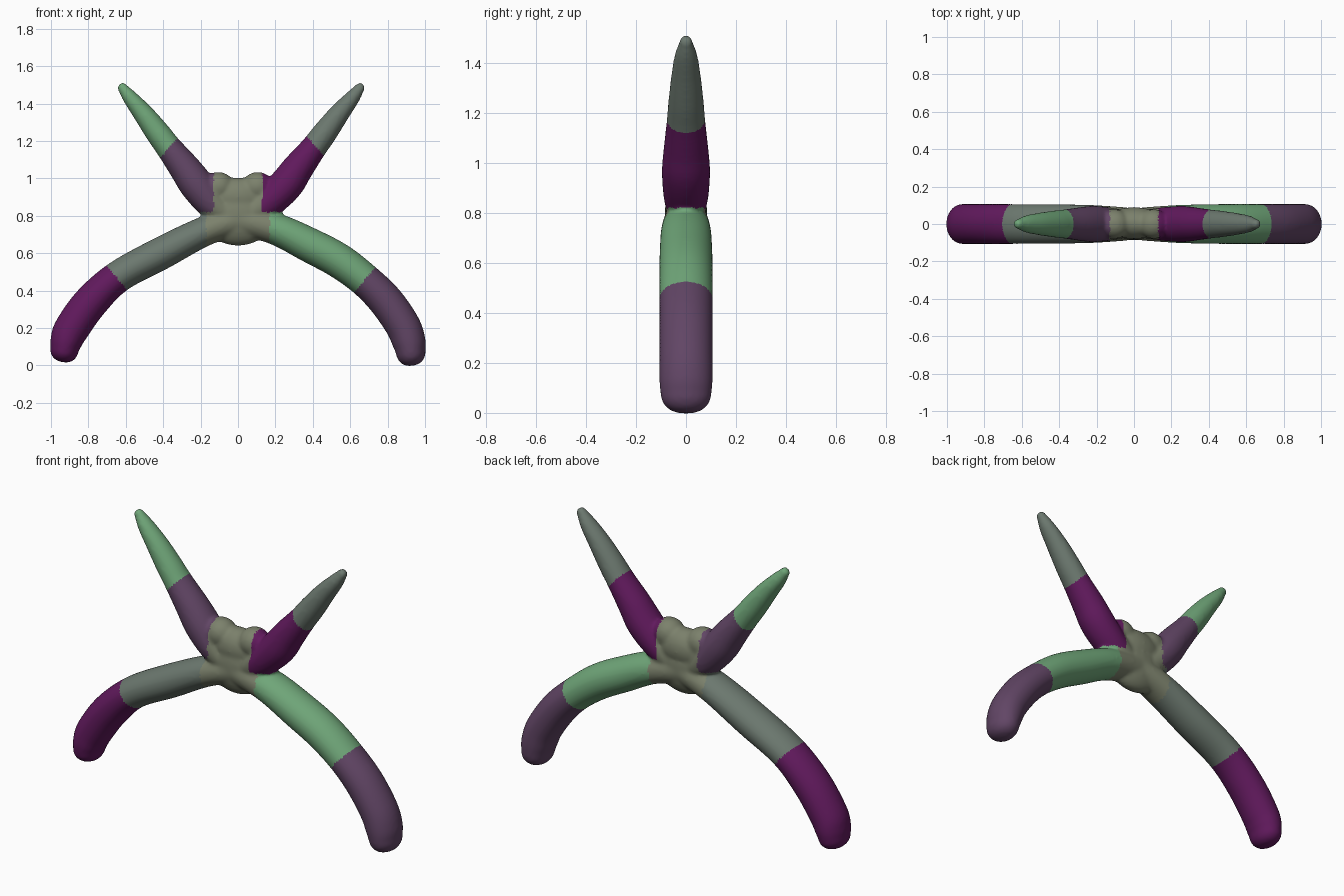
import bpy, bmesh, math
from mathutils import Vector

if "Cube" in bpy.data.objects:
    bpy.data.objects.remove(bpy.data.objects["Cube"])


def spline(pts, steps=6):
    """Catmull-Rom through (x, z, in-plane radius, depth radius) points."""
    p = [Vector(q) for q in pts]
    p = [2 * p[0] - p[1]] + p + [2 * p[-1] - p[-2]]
    out = []
    for i in range(1, len(p) - 2):
        a, b, c, d = p[i - 1:i + 3]
        for s in range(steps):
            t = s / steps
            out.append(0.5 * (2 * b + (c - a) * t + (2 * a - 5 * b + 4 * c - d) * t * t
                              + (3 * b - a - 3 * c + d) * t ** 3))
    return out + [p[-2]]


def limb(bm, pts, cap, y=0.0, sides=28):
    """Tube of elliptical rings along a path in the xz plane, with rounded end."""
    path = spline(pts)
    rings = []
    for i, q in enumerate(path):
        d = path[min(i + 1, len(path) - 1)] - path[max(i - 1, 0)]
        rings.append((q, Vector((d[0], d[1])).normalized()))
    end, tan = rings[-1]
    for k in range(1, 7):
        a = k / 6 * math.radians(84)
        off, r = tan * cap * math.sin(a), math.cos(a) ** 0.8
        rings.append((Vector((end[0] + off.x, end[1] + off.y, end[2] * r, end[3] * r)), tan))
    prev = None
    for i, (q, t) in enumerate(rings):
        ring = []
        for k in range(sides):
            a = 2 * math.pi * k / sides
            u, v = q[2] * math.cos(a), q[3] * math.sin(a)
            ring.append(bm.verts.new((q[0] - t.y * u, y + v, q[1] + t.x * u)))
        if prev:
            for k in range(sides):
                n = (k + 1) % sides
                bm.faces.new((prev[k], prev[n], ring[n], ring[k]))
        if i in (0, len(rings) - 1):
            bm.faces.new(ring)
        prev = ring


def blob(bm, centre, size):
    """Ellipsoid that fills out the hub."""
    made = bmesh.ops.create_uvsphere(bm, u_segments=24, v_segments=16, radius=1)
    for v in made["verts"]:
        v.co = Vector(centre) + Vector(a * b for a, b in zip(v.co, size))


bm = bmesh.new()

# legs: right and left curve slightly differently
limb(bm, [(0.0, 0.78, 0.08, 0.085), (0.20, 0.73, 0.085, 0.10), (0.38, 0.645, 0.093, 0.106),
          (0.54, 0.56, 0.094, 0.107), (0.68, 0.455, 0.09, 0.107), (0.79, 0.345, 0.094, 0.107),
          (0.88, 0.215, 0.094, 0.107), (0.913, 0.13, 0.09, 0.107),
          (0.923, 0.075, 0.08, 0.102)], 0.077)
limb(bm, [(0.0, 0.78, 0.08, 0.085), (-0.185, 0.715, 0.08, 0.10), (-0.41, 0.60, 0.088, 0.106),
          (-0.64, 0.475, 0.086, 0.107), (-0.79, 0.335, 0.094, 0.107),
          (-0.89, 0.195, 0.094, 0.107), (-0.918, 0.13, 0.086, 0.107),
          (-0.928, 0.085, 0.076, 0.10)], 0.068)

# arms: stepped taper up to small round tips
for s, dx in ((1, 0.035), (-1, 0.0)):
    limb(bm, [(s * 0.05, 0.80, 0.07, 0.075), (s * (0.14 + dx / 2), 0.87, 0.085, 0.09),
              (s * (0.22 + dx), 0.965, 0.092, 0.097), (s * (0.285 + dx), 1.055, 0.084, 0.09),
              (s * (0.37 + dx), 1.165, 0.07, 0.078), (s * (0.43 + dx), 1.245, 0.066, 0.071),
              (s * (0.505 + dx), 1.345, 0.055, 0.06), (s * (0.575 + dx), 1.43, 0.041, 0.046),
              (s * (0.615 + dx), 1.482, 0.028, 0.028)], 0.03)

# hub with two shoulder bumps on top
blob(bm, (0, 0, 0.80), (0.19, 0.085, 0.16))
blob(bm, (0, 0.005, 0.90), (0.17, 0.085, 0.105))
for s in (1, -1):
    blob(bm, (s * 0.105, 0.0, 0.955), (0.085, 0.08, 0.08))

bmesh.ops.recalc_face_normals(bm, faces=bm.faces)
mesh = bpy.data.meshes.new("four_limbed_body")
bm.to_mesh(mesh)
bm.free()
body = bpy.data.objects.new("four_limbed_body", mesh)
bpy.context.collection.objects.link(body)
bpy.context.view_layer.objects.active = body
body.select_set(True)

# fuse limbs and hub into one soft skin
fuse = body.modifiers.new("fuse", 'REMESH')
fuse.mode = 'VOXEL'
fuse.voxel_size = 0.01
soften = body.modifiers.new("soften", 'SMOOTH')
soften.factor = 0.5
soften.iterations = 8
for name in ("fuse", "soften"):
    bpy.ops.object.modifier_apply(modifier=name)

# colour bands
colours = {"hub": (0.20, 0.22, 0.15), "leg_green": (0.16, 0.38, 0.19),
           "leg_grey": (0.15, 0.19, 0.16), "mauve": (0.12, 0.06, 0.13),
           "purple": (0.12, 0.01, 0.11)}
body.data.materials.clear()
index = {}
for i, (name, c) in enumerate(colours.items()):
    m = bpy.data.materials.new(name)
    m.diffuse_color = (*c, 1)
    m.use_nodes = True
    m.node_tree.nodes["Principled BSDF"].inputs["Base Color"].default_value = m.diffuse_color
    body.data.materials.append(m)
    index[name] = i


def band(c):
    right, ax = c.x > 0, abs(c.x)
    if ax * 0.75 + c.z * 0.66 > (1.085 if right else 1.045) and c.z > 1.0:
        return "leg_grey" if right else "leg_green"
    if c.z > 0.82 and ax > 0.13:
        return "purple" if right else "mauve"
    if ax < 0.17:
        return "hub"
    if (ax - (0.68 if right else 0.64)) * 0.76 - (c.z - 0.46) * 0.65 > 0:
        return "mauve" if right else "purple"
    return "leg_green" if right else "leg_grey"


for f in body.data.polygons:
    f.material_index = index[band(f.center)]
    f.use_smooth = True
